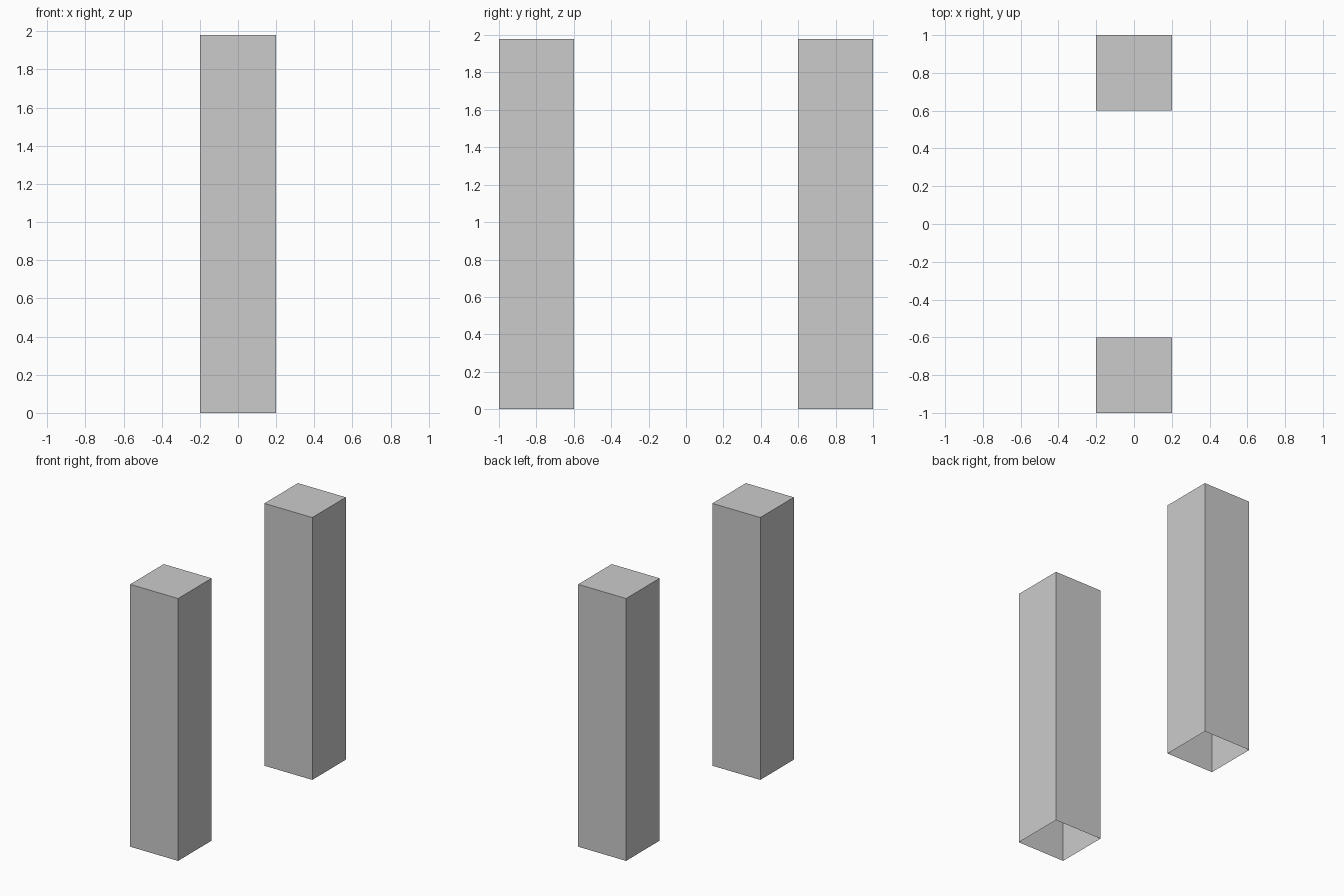
import bpy, bmesh
from mathutils import Matrix

if "Cube" in bpy.data.objects:
    bpy.data.objects.remove(bpy.data.objects["Cube"])

WIDTH, HEIGHT, OFFSET = 0.4, 1.98, 0.8


def make_post(name, y):
    # Square post: a box with a closed top and an open underside
    bm = bmesh.new()
    bmesh.ops.create_cube(bm, size=1, matrix=Matrix.Translation((0, 0, HEIGHT / 2))
                          @ Matrix.Diagonal((WIDTH, WIDTH, HEIGHT, 1)))
    bm.normal_update()
    bottom = [f for f in bm.faces if f.normal.z < -0.5]
    bmesh.ops.delete(bm, geom=bottom, context='FACES_ONLY')
    mesh = bpy.data.meshes.new(name)
    bm.to_mesh(mesh)
    bm.free()
    post = bpy.data.objects.new(name, mesh)
    post.location.y = y
    bpy.context.collection.objects.link(post)


# Front and back posts
for name, side in (("front_post", -1), ("back_post", 1)):
    make_post(name, side * OFFSET)
